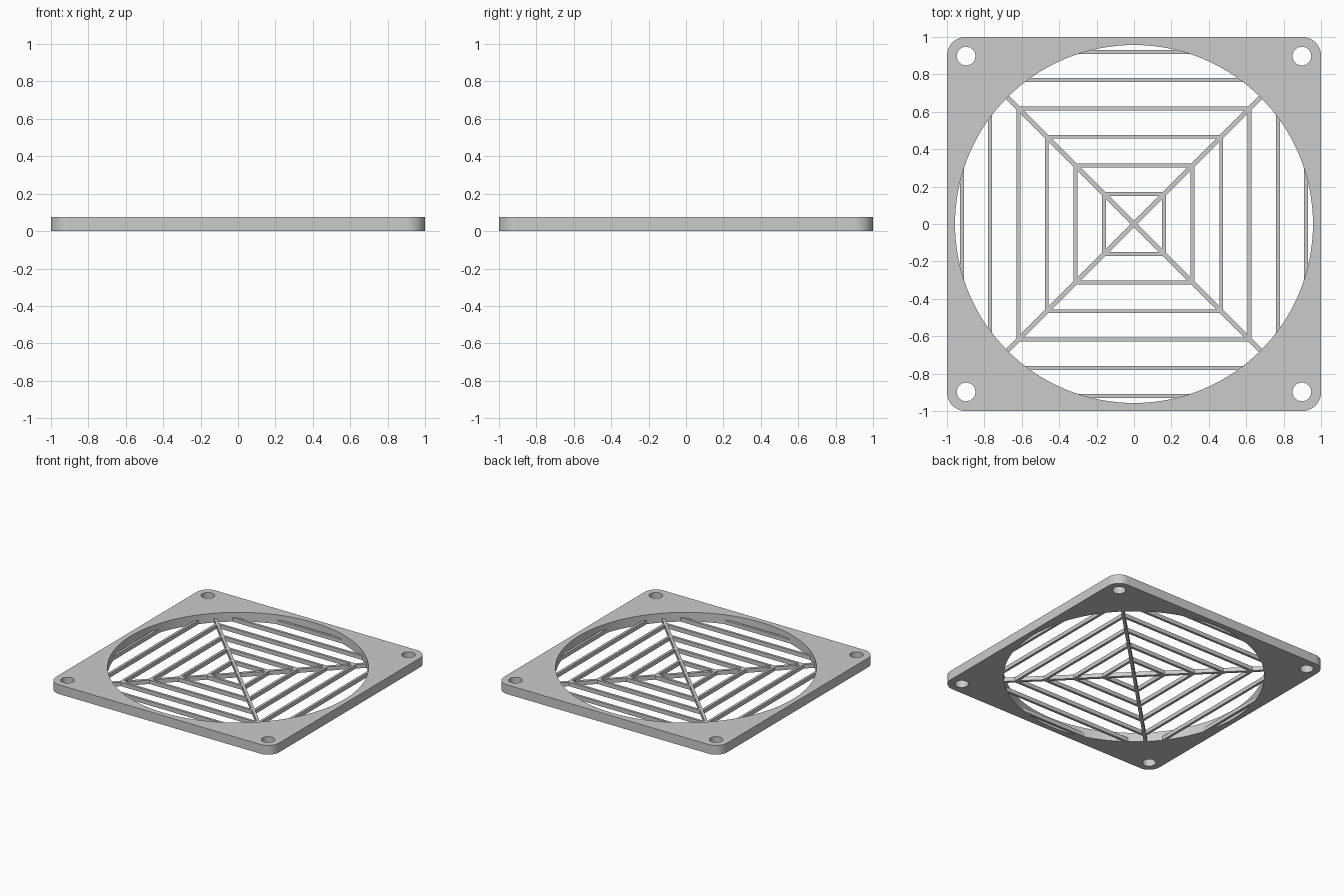
import bpy, bmesh, math

if "Cube" in bpy.data.objects:
    bpy.data.objects.remove(bpy.data.objects["Cube"])

FRAME_H, BAR_H = 0.075, 0.032   # thickness of frame and of grille bars
HOLE_R, BAR_W = 0.957, 0.02     # central opening, bar width

grey = bpy.data.materials.new("light_grey")
grey.diffuse_color = (0.6, 0.6, 0.6, 1)
grey.use_nodes = True
grey.node_tree.nodes["Principled BSDF"].inputs["Base Color"].default_value = grey.diffuse_color


def circle(cx, cy, r, n):
    return [(cx + r * math.cos(2 * math.pi * i / n),
             cy + r * math.sin(2 * math.pi * i / n)) for i in range(n)]


def square(h):
    return [(-h, -h), (h, -h), (h, h), (-h, h)]


def rounded_square(h, r, n=12):
    pts = []
    for k, (sx, sy) in enumerate([(1, 1), (-1, 1), (-1, -1), (1, -1)]):
        for i in range(n + 1):
            a = math.pi / 2 * (k + i / n)
            pts.append((sx * (h - r) + r * math.cos(a),
                        sy * (h - r) + r * math.sin(a)))
    return pts


def plate(name, loops, height, angle=0):
    """Flat plate on z = 0: first loop is the outline, the others are holes."""
    cu = bpy.data.curves.new(name, 'CURVE')
    cu.dimensions = '2D'
    cu.fill_mode = 'BOTH'
    cu.extrude = height / 2
    for pts in loops:
        sp = cu.splines.new('POLY')
        sp.points.add(len(pts) - 1)
        for p, (x, y) in zip(sp.points, pts):
            p.co = (x, y, 0, 1)
        sp.use_cyclic_u = True
    ob = bpy.data.objects.new(name, cu)
    bpy.context.collection.objects.link(ob)
    ob.location.z = height / 2
    ob.rotation_euler.z = angle
    bpy.ops.object.select_all(action='DESELECT')
    ob.select_set(True)
    bpy.context.view_layer.objects.active = ob
    bpy.ops.object.convert(target='MESH')
    ob = bpy.context.view_layer.objects.active
    bm = bmesh.new()
    bm.from_mesh(ob.data)
    bmesh.ops.remove_doubles(bm, verts=bm.verts, dist=1e-5)
    bmesh.ops.recalc_face_normals(bm, faces=bm.faces)
    bm.to_mesh(ob.data)
    bm.free()
    ob.data.materials.clear()
    ob.data.materials.append(grey)
    bpy.ops.object.shade_smooth_by_angle(angle=math.radians(30))
    return ob


def chord(y):
    return math.sqrt((HOLE_R + 0.003) ** 2 - y * y)


# Square frame with the round opening and four screw holes
holes = [circle(sx * 0.898, sy * 0.898, 0.05, 32) for sx in (-1, 1) for sy in (-1, 1)]
plate("frame", [rounded_square(1, 0.1), circle(0, 0, HOLE_R, 128)] + holes, FRAME_H)

# Concentric square rings of the grille
for i, c in enumerate((0.161, 0.313, 0.466, 0.617)):
    plate(f"square_ring_{i + 1}",
          [square(c + BAR_W / 2), square(c - BAR_W / 2)], BAR_H)

# Outer bars, cut off by the opening, on all four sides
for c in (0.77, 0.92):
    a, b = c - BAR_W / 2, c + BAR_W / 2
    outline = [(-chord(a), a), (chord(a), a), (chord(b), b), (-chord(b), b)]
    for k in range(4):
        plate("outer_bar", [outline], BAR_H, k * math.pi / 2)

# Diagonal spokes
w, r = 0.0115, HOLE_R + 0.005
for k in (1, 3):
    plate("diagonal_spoke", [[(-r, -w), (r, -w), (r, w), (-r, w)]],
          BAR_H, k * math.pi / 4)
